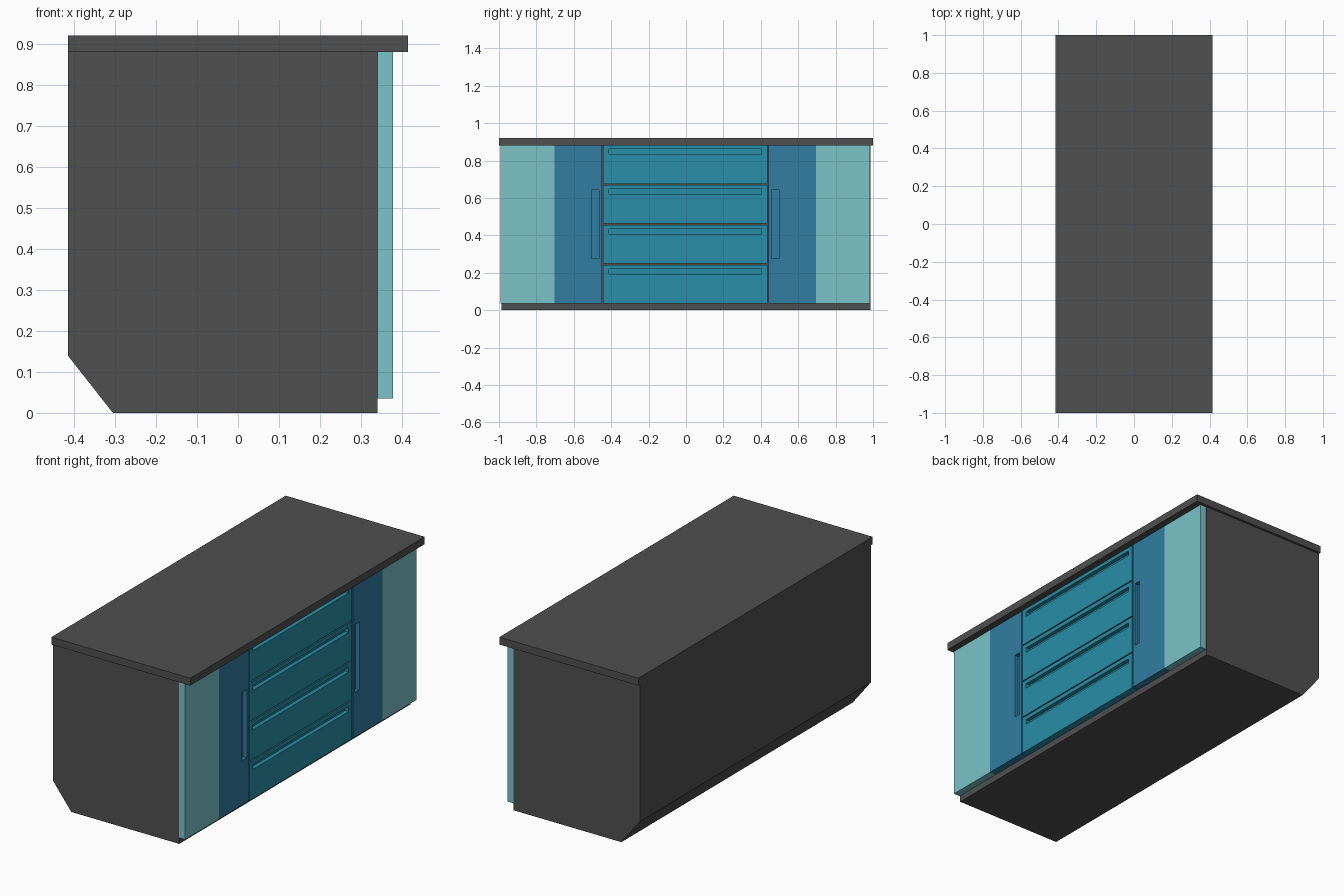
import bpy, bmesh
from mathutils import Vector

if "Cube" in bpy.data.objects:
    bpy.data.objects.remove(bpy.data.objects["Cube"])


def material(name, rgb):
    m = bpy.data.materials.new(name)
    m.diffuse_color = (*rgb, 1)
    m.use_nodes = True
    m.node_tree.nodes["Principled BSDF"].inputs["Base Color"].default_value = m.diffuse_color
    return m


CHARCOAL = material("charcoal", (0.08, 0.08, 0.08))
TEAL = material("teal", (0.021, 0.275, 0.392))
BLUE = material("blue", (0.032, 0.205, 0.366))
PALE = material("pale_aqua", (0.195, 0.546, 0.578))


def finish(name, bm, mats):
    bmesh.ops.recalc_face_normals(bm, faces=bm.faces)
    me = bpy.data.meshes.new(name)
    bm.to_mesh(me)
    bm.free()
    for m in mats:
        me.materials.append(m)
    ob = bpy.data.objects.new(name, me)
    bpy.context.collection.objects.link(ob)
    return ob


def box(lo, hi):
    bm = bmesh.new()
    bmesh.ops.create_cube(bm, size=1)
    for v in bm.verts:
        v.co = Vector([hi[i] if v.co[i] > 0 else lo[i] for i in range(3)])
    return bm


def cut(bm, axis, value):
    co, no = Vector(), Vector()
    co[axis], no[axis] = value, 1
    bmesh.ops.bisect_plane(bm, geom=bm.verts[:] + bm.edges[:] + bm.faces[:],
                           plane_co=co, plane_no=no)


BACK, FACE, RECESS = 0.34, 0.378, 0.022


def panel(name, ys, zs, slot_y, slot_z, mats, pale_from=None):
    """Front panel with a recessed finger pull and an optional pale outer part."""
    bm = box((BACK, ys[0], zs[0]), (FACE, ys[1], zs[1]))
    for y in slot_y:
        cut(bm, 1, y)
    for z in slot_z:
        cut(bm, 2, z)
    if pale_from is not None:
        cut(bm, 1, pale_from)
        for f in bm.faces:
            if abs(f.calc_center_median().y) > abs(pale_from):
                f.material_index = 1
    # push the pull area inward
    pull = []
    for f in bm.faces:
        c = f.calc_center_median()
        if (c.x > FACE - 1e-4 and slot_y[0] < c.y < slot_y[1]
                and slot_z[0] < c.z < slot_z[1]):
            pull.append(f)
    new = bmesh.ops.extrude_discrete_faces(bm, faces=pull)["faces"]
    bmesh.ops.translate(bm, vec=(-RECESS, 0, 0),
                        verts=list({v for f in new for v in f.verts}))
    return finish(name, bm, mats)


# cabinet body: side profile with a chamfered lower back, extruded along y
profile = [(-0.415, 0.14), (-0.305, 0), (BACK, 0), (BACK, 0.88), (-0.415, 0.88)]
bm = bmesh.new()
side = bm.faces.new([bm.verts.new((x, -0.987, z)) for x, z in profile])
ext = bmesh.ops.extrude_face_region(bm, geom=[side], use_keep_orig=True)["geom"]
bmesh.ops.translate(bm, vec=(0, 1.974, 0),
                    verts=[g for g in ext if isinstance(g, bmesh.types.BMVert)])
finish("cabinet_body", bm, [CHARCOAL])

# countertop
finish("countertop", box((-0.415, -1, 0.88), (0.415, 1, 0.92)), [CHARCOAL])

# four stacked drawers
MID, BOTTOM, PITCH = -0.004, 0.035, 0.2135
for i in range(4):
    z0 = BOTTOM + i * PITCH
    z1 = min(z0 + PITCH - 0.006, 0.88)
    panel(f"drawer_{i + 1}", (MID - 0.439, MID + 0.439), (z0, z1),
          (MID - 0.409, MID + 0.409), (z0 + 0.158, z0 + 0.185), [TEAL])

# two side doors, blue inside and pale outside
for s, label in ((-1, "left"), (1, "right")):
    def span(a, b):
        return sorted((MID + s * a, MID + s * b))
    panel(f"{label}_door", span(0.445, 0.987), (BOTTOM, 0.88),
          span(0.461, 0.5), (0.276, 0.642), [BLUE, PALE], MID + s * 0.698)
